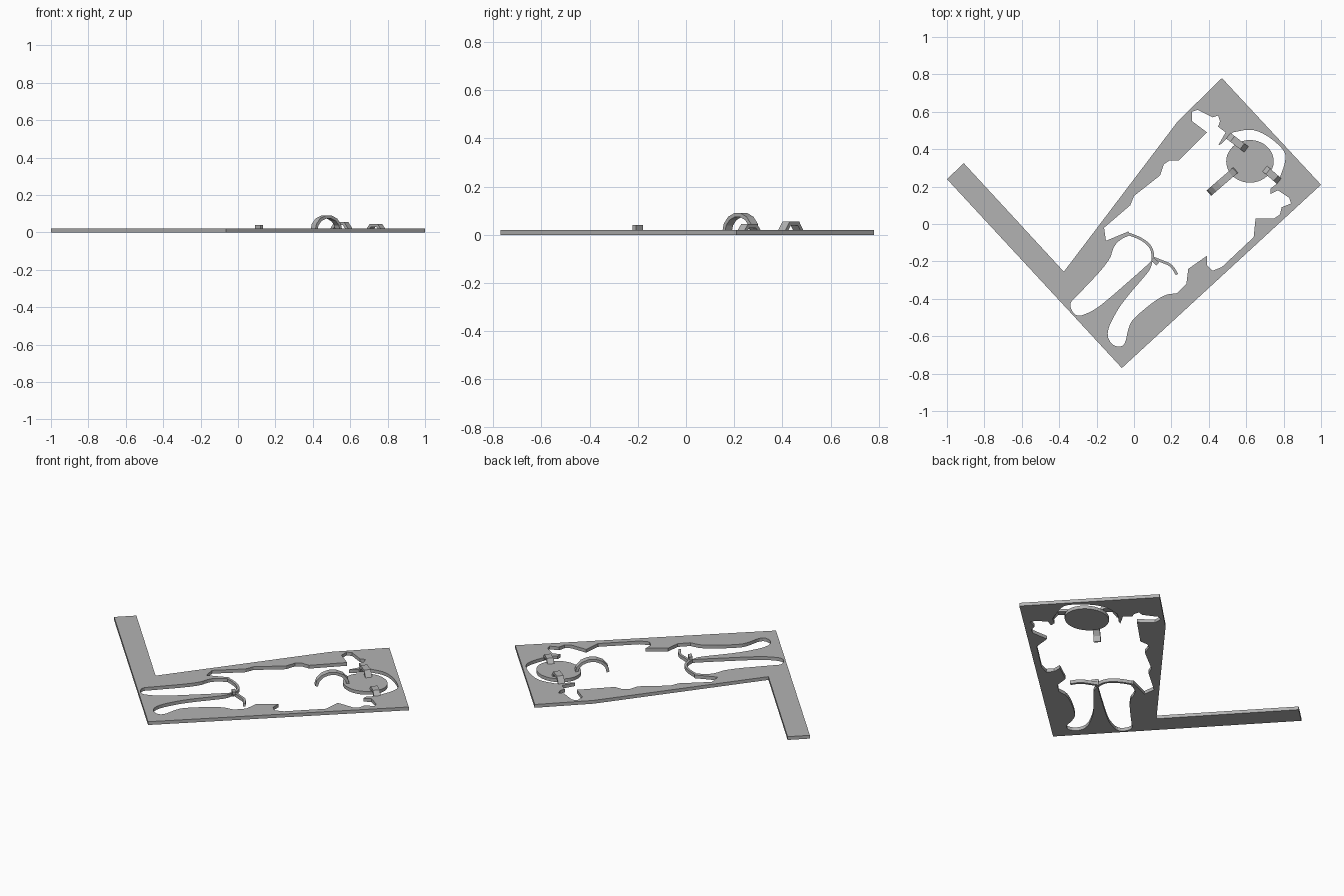
import bpy
from math import pi, sin, cos, atan2, hypot
from mathutils import Vector

# Remove the default cube
cube = bpy.data.objects.get("Cube")
if cube:
    bpy.data.objects.remove(cube)

UNIT = 0.01          # plan coordinates are written in hundredths
THICK = 0.02         # sheet thickness

grey = bpy.data.materials.new("plain_grey")
grey.use_nodes = True
colour = (0.45, 0.45, 0.45, 1)
grey.diffuse_color = colour
grey.node_tree.nodes["Principled BSDF"].inputs["Base Color"].default_value = colour


def rounded(points, passes=2):
    """Cut the corners of an open path, keeping both ends."""
    path = [Vector(p) for p in points]
    for _ in range(passes):
        cut = [path[0]]
        for a, b in zip(path, path[1:]):
            cut += [a.lerp(b, 0.25), a.lerp(b, 0.75)]
        path = cut + [path[-1]]
    return [tuple(p) for p in path]


def curve_part(name, loops, half_depth, closed=True, wall=0.0):
    """Extrude flat outlines (closed) or a thin walled path (open) into a mesh."""
    curve = bpy.data.curves.new(name, "CURVE")
    curve.dimensions = "2D"
    curve.fill_mode = "BOTH" if closed else "NONE"
    curve.extrude = half_depth
    for loop in loops:
        spline = curve.splines.new("POLY")
        spline.points.add(len(loop) - 1)
        for point, (x, y) in zip(spline.points, loop):
            point.co = (x * UNIT, y * UNIT, 0, 1)
        spline.use_cyclic_u = closed
    source = bpy.data.objects.new(name + "_path", curve)
    bpy.context.collection.objects.link(source)
    graph = bpy.context.evaluated_depsgraph_get()
    mesh = bpy.data.meshes.new_from_object(source.evaluated_get(graph))
    bpy.data.objects.remove(source)
    mesh.name = name
    mesh.materials.clear()
    mesh.materials.append(grey)
    for face in mesh.polygons:
        face.use_smooth = False
        face.material_index = 0
    part = bpy.data.objects.new(name, mesh)
    bpy.context.collection.objects.link(part)
    if wall:
        solid = part.modifiers.new("wall", "SOLIDIFY")
        solid.thickness = wall
        solid.offset = 0
        solid.use_even_offset = True
    part.location.z = THICK / 2
    return part


def strap(name, start, end, peak, steps, width=0.038, wall=0.016):
    """Arched strap standing on the sheet between two plan points."""
    dx, dy = end[0] - start[0], end[1] - start[1]
    half = hypot(dx, dy) / 2 - wall / UNIT / 2
    top = max(sin(pi * i / steps) for i in range(steps + 1))
    rise = (peak - wall / 2 - THICK / 2) / UNIT / top
    arch = [(-half * cos(pi * i / steps), rise * sin(pi * i / steps))
            for i in range(steps + 1)]
    part = curve_part(name, [arch], width / 2, closed=False, wall=wall)
    part.rotation_euler = (pi / 2, 0, atan2(dy, dx))
    part.location.x = (start[0] + end[0]) / 2 * UNIT
    part.location.y = (start[1] + end[1]) / 2 * UNIT
    return part


# Outer edge of the sheet with its long arm
outer_edge = [(-100, 24), (-91, 32.5), (-37.5, -25.5), (23.5, 55),
              (47, 78), (100, 21), (-6.5, -77)]

# Opening: one side and arm, then around the head, then the other side
near_side = [(-15, -9), (-16, -2), (-2, 10), (0, 15), (14, 26), (16, 32),
             (19, 34), (24, 34), (39, 49), (31, 55), (31, 60), (34, 61),
             (42, 57), (45, 58), (46, 55), (45, 52), (49, 49), (45, 42),
             (47, 43), (53, 49)]
head_gap = rounded([(53, 49), (63, 51), (72, 47), (81, 39), (81, 33), (78, 25)])
far_side = [(77, 22), (73, 19), (73, 16), (77, 18), (83, 14), (84, 11),
            (79, 9), (78, 5), (75, 3), (70, 3), (65, 3), (64, -7), (47, -23),
            (42, -25), (39, -22), (39, -17), (29, -24), (28, -32), (23, -37)]

# Two leg openings meeting at a point
far_leg = rounded([(23, -37), (15, -38), (0, -50), (-3, -55), (-5, -66),
                   (-12, -65), (-15, -58), (-9, -46), (-3, -38), (4, -30),
                   (9, -24), (10, -19)])
near_leg = rounded([(10, -19), (7, -22), (-2, -30), (-17, -43), (-23, -47),
                    (-31, -50), (-35, -43), (-31, -39), (-13, -20), (-11, -12),
                    (-7, -8), (-2, -6), (-3, -4)])
opening = near_side + head_gap[1:] + far_side + far_leg[1:] + near_leg[1:]
curve_part("stencil_sheet", [outer_edge, opening], THICK / 2)

# Head disc
head = [(62 + 12.7 * cos(2 * pi * i / 40), 33.5 + 11.4 * sin(2 * pi * i / 40))
        for i in range(40)]
curve_part("head_disc", [head], THICK / 2)

# Thin curved strips at the waist
waist = rounded([(-4, -5), (2, -7), (7, -10), (10, -14), (10, -20)])
tail = rounded([(10, -18), (15, -20), (20, -22), (23, -27)])
for name, path in (("waist_strip", waist), ("tail_strip", tail)):
    curve_part(name, [path], THICK / 2, closed=False, wall=0.014)

# Small block joining the strips
block = curve_part("joining_block", [[(-2, -1), (2, -1), (2, 1), (-2, 1)]], THICK / 2)
block.location = (0.112, -0.2, THICK * 1.5)
block.rotation_euler.z = -pi / 4

# Arched straps holding the head
strap("upper_head_strap", (50, 47.5), (60.5, 39.5), 0.055, 3)
strap("side_head_strap", (69.5, 30), (78, 22.5), 0.045, 3)
strap("neck_strap", (54.5, 29), (40, 16.5), 0.09, 7)
